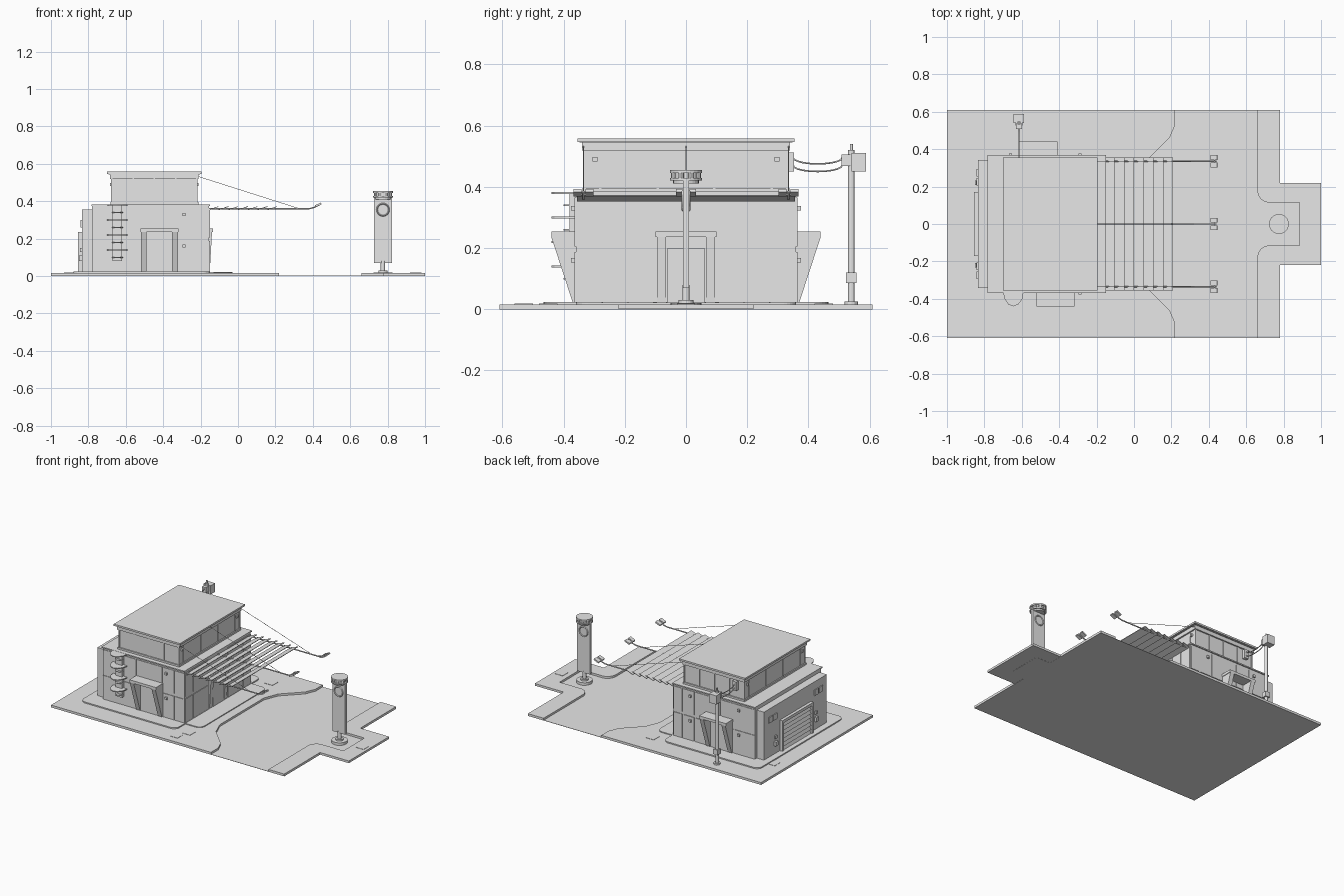
import bpy, bmesh
from math import pi, cos, sin

cube = bpy.data.objects.get("Cube")
if cube:
    bpy.data.objects.remove(cube)

grey = bpy.data.materials.new("plain grey")
grey.use_nodes = True
grey.diffuse_color = (0.8, 0.8, 0.8, 1)
grey.node_tree.nodes["Principled BSDF"].inputs["Base Color"].default_value = grey.diffuse_color

# Main measurements
side, back, front, eaves = 0.36, -0.78, -0.155, 0.38
upper_side, upper_back, upper_front, roof = 0.33, -0.675, -0.22, 0.558
paving, floor, thin = 0.016, 0.022, 0.004
ground_side, ground_end, bay_side, bay_end = 0.61, 0.78, 0.22, 1


def around(middle, half):
    return (middle - half, middle + half)


def mirrored(points):
    """Continue an open outline with its reflection in the second axis."""
    return points + [(a, -b) for a, b in reversed(points)]


def arc(x, y, rx, ry, start, turn, steps=6):
    angles = [(start + turn * i / steps) * pi for i in range(steps + 1)]
    return [(x + rx * cos(a), y + ry * sin(a)) for a in angles]


def link(name, data):
    part = bpy.data.objects.new(name, data)
    bpy.context.scene.collection.objects.link(part)
    data.materials.append(grey)


def prism(name, outline, span, axis="z"):
    """Extrude an outline along an axis; x takes (y, z) points, y takes (x, z)."""
    place = {"x": lambda a, b, c: (c, a, b),
             "y": lambda a, b, c: (a, c, b),
             "z": lambda a, b, c: (a, b, c)}[axis]
    bm = bmesh.new()
    low, high = [[bm.verts.new(place(a, b, c)) for a, b in outline] for c in span]
    bm.faces.new(low)
    bm.faces.new(high)
    for i in range(len(outline)):
        bm.faces.new((low[i - 1], low[i], high[i], high[i - 1]))
    bmesh.ops.recalc_face_normals(bm, faces=bm.faces)
    mesh = bpy.data.meshes.new(name)
    bm.to_mesh(mesh)
    bm.free()
    link(name, mesh)


def box(name, x, y, z):
    prism(name, [(x[0], y[0]), (x[1], y[0]), (x[1], y[1]), (x[0], y[1])], z)


def cylinder(name, x, y, radius, z, sides=24):
    prism(name, arc(x, y, radius, radius, 0, 2, sides)[:-1], z)


def rounded_slab(name, x, half, radius, z):
    ends = arc(x[0] + radius, half - radius, radius, radius, 1, -0.5)
    ends += arc(x[1] - radius, half - radius, radius, radius, 0.5, -0.5)
    prism(name, mirrored(ends), z)


def rod(name, points, radius):
    curve = bpy.data.curves.new(name, "CURVE")
    curve.dimensions = "3D"
    curve.bevel_depth = radius
    curve.bevel_resolution = 1
    curve.use_fill_caps = True
    line = curve.splines.new("POLY")
    line.points.add(len(points) - 1)
    for point, place in zip(line.points, points):
        point.co = (*place, 1)
    link(name, curve)


# Ground: thin road, two raised pavements and the building plinth
box("road", x=(-1, ground_end), y=around(0, ground_side), z=(0, 0.002))
box("road_bay", x=(ground_end, 0.89), y=around(0, 0.12), z=(0, 0.002))
curb = [(-1, ground_side), (0.22, ground_side), (0.22, 0.53), (0.19, 0.46), (0.07, 0.34), (0.03, 0.24)]
prism("forecourt_pavement", mirrored(curb), (0.001, paving))
kerb = [(ground_end, bay_side), (ground_end, ground_side), (0.66, ground_side)]
kerb += arc(0.72, 0.18, 0.06, 0.065, 1, 0.5) + [(0.885, 0.115)]
prism("roadside_pavement", mirrored([(bay_end, bay_side)] + kerb), (0.001, paving))
rounded_slab("plinth", (-0.88, -0.15), 0.465, 0.04, (0.01, 0.024))
rounded_slab("entrance_step", (-0.3, -0.03), side, 0.04, (0.01, floor))
for x, y in ((-0.06, 0.45), (-0.06, -0.45), (-0.1, -0.53), (-0.9, 0.33), (0.95, 0)):
    box("paving_tile", around(x, 0.03), around(y, 0.03), (0.01, paving + 0.002))

# Main body with cornice, upper storey and roof
box("main_body", x=(back, front), y=around(0, side), z=(paving, eaves))
box("cornice", x=(back - thin, front + thin), y=around(0, side + 0.008), z=around(eaves, thin))
upper_parts = (("upper_storey", 0, eaves, roof),
               ("upper_base", 0.008, eaves, eaves + 0.016),
               ("roof_fascia", 0.01, roof - 0.04, roof),
               ("roof_slab", 0.018, roof - 0.014, roof),
               ("roof_edge", 0.025, roof - 0.012, roof))
for name, out, low, high in upper_parts:
    box(name, x=(upper_back - out, upper_front + out), y=around(0, upper_side + out), z=(low, high))
upper_height = (eaves, roof - 0.03)
for wall in (-upper_side, upper_side):
    for i in range(5):
        x = upper_back + (upper_front - upper_back) * i / 4
        box("upper_pilaster", around(x, thin), around(wall, thin), upper_height)
    for x in (upper_back, upper_front):
        for share in (0.28, 0.85, 1):
            box("upper_mullion", around(x, thin), around(wall * share, thin), upper_height)
        box("upper_lamp", around(x, 0.01), around(wall * 0.9, 0.008), around(0.49, 0.008))

# Wall cladding panels, split by a horizontal joint
for height in ((floor, 0.187), (0.205, eaves - 0.015)):
    for wall in (-side, side):
        joints = (back, -0.62, -0.52, -0.32, -0.23, front)
        for left, right in zip(joints, joints[1:]):
            box("side_panel", (left + thin, right - thin), around(wall, thin), height)
        for share in (0.41, 0.64, 0.88):
            box("entrance_panel", around(front, thin), around(wall * share, 0.04), height)

# Portals: tapering piers carrying a slab, with a door between
slab_height = (0.236, 0.254)
for facing, middle in ((-1, -0.42), (1, -0.51)):
    wall = facing * side
    reach = facing * 0.44
    taper = [(wall, floor), (wall + facing * 0.01, floor), (reach, slab_height[0]), (wall, slab_height[0])]
    for offset in (-0.083, 0.083):
        prism("side_pier", taper, around(middle + offset, 0.015), "x")
    box("side_portal_slab", around(middle, 0.102), sorted((wall, reach)), slab_height)
    box("side_door", around(middle, 0.065), around(wall, 0.008), (floor, 0.2))
    taper = [(front, floor), (front + thin, floor), (front + 0.016, slab_height[0]), (front, slab_height[0])]
    prism("entrance_pier", taper, around(facing * 0.08, 0.015), "y")
box("entrance_slab", (front, front + 0.02), around(0, 0.1), slab_height)
box("entrance_door", around(front, 0.006), around(0, 0.06), (floor, 0.2))

# Square wall lamps
for x, wall in ((-0.29, -side), (-0.29, side), (-0.66, side)):
    for z in (0.16, 0.33):
        box("wall_lamp", around(x, 0.008), around(wall, 0.016), around(z, 0.008))

# Stacked half-round shelves on the front wall
shelf_x = -0.645
for level in range(4):
    z = eaves - level * 0.08
    prism("round_shelf", arc(shelf_x, -side, 0.055, 0.08, 1, 1), around(z, 0.003))
    prism("shelf_bracket", arc(shelf_x, -side, 0.03, 0.04, 1, 1), around(z - 0.04, 0.002))
box("shelf_spine", around(shelf_x, 0.025), (-side - 0.02, -side), (0.08, eaves))

# Service side: raised wall, roller shutter, windows and cabinets
service = -0.835
frame = (service - 0.02, service)
box("service_wall", (service, back), around(0, 0.342), (paving, 0.355))
box("shutter_lintel", frame, around(0, 0.17), (0.215, 0.235))
for facing in (-1, 1):
    box("shutter_jamb", frame, around(facing * 0.16, 0.01), (paving, 0.235))
    for offset in (0.225, 0.275):
        box("service_window", around(service, 0.006), around(facing * offset, 0.02), around(0.28, 0.02))
    box("service_cabinet", around(service, 0.015), around(facing * 0.22, 0.012), (0.08, 0.11))
    box("service_light", around(service, 0.01), around(facing * 0.22, 0.01), (0.13, 0.15))
slat = 0.0275
for i in range(7):
    z = floor + i * slat
    wedge = [(service, z), (service - 0.014, z), (service - thin, z + slat), (service, z + slat)]
    prism("shutter_slat", wedge, around(0, 0.15), "y")

# Louvred canopy on three beams with twin lamps and stay cables
pitch = 0.052
for i in range(7):
    x, z = front + i * pitch, 0.352
    tilt = [(x, z), (x + pitch, z + 0.018), (x + pitch, z + floor), (x, z + thin)]
    prism("canopy_louvre", tilt, around(0, side - thin), "y")
for y in (-0.335, 0, 0.335):
    rod("canopy_beam", [(front, y, side), (0.38, y, side), (0.41, y, 0.368), (0.44, y, 0.384)], thin)
    rod("stay_cable", [(upper_front, y, 0.535), (0.33, y, side)], 0.0015)
    rod("lamp_bar", [(0.43, y - 0.02, eaves), (0.43, y + 0.02, eaves)], 0.003)
    for middle in (y - 0.02, y + 0.02):
        tilt = [(0.413, 0.368), (0.447, 0.383), (0.444, 0.393), (0.41, 0.378)]
        prism("beam_lamp", tilt, around(middle, 0.013), "y")

# Roadside sign: foot, post, panel, ring plate and drum
sign = 0.775
for name, radius, low, high in (("sign_foot", 0.05, 0, 0.02), ("sign_collar", 0.025, 0, 0.03),
                                ("sign_post", 0.012, 0, 0.08), ("sign_drum_core", 0.042, 0.41, 0.45),
                                ("sign_drum_base", 0.053, 0.42, 0.428), ("sign_drum_top", 0.053, 0.445, 0.455)):
    cylinder(name, sign, 0, radius, (low, high))
box("sign_panel", around(sign, 0.049), around(0, 0.009), (0.07, 0.42))
for y in (-0.01, 0.01):
    bpy.ops.mesh.primitive_torus_add(location=(sign, y, 0.355), rotation=(pi / 2, 0, 0), major_radius=0.032,
                                     minor_radius=thin, major_segments=24, minor_segments=4)
    bpy.context.object.name = "sign_ring"
    bpy.context.object.data.materials.append(grey)
for x, y in arc(sign, 0, 0.042, 0.042, 0.125, 1.75, 7):
    cylinder("sign_drum_block", x, y, 0.01, (0.42, 0.45), sides=8)

# Utility pole with transformer and sagging lines
pole_x, pole_y = -0.615, 0.54
for name, radius, high in (("pole_foot", 0.022, 0.026), ("utility_pole", 0.011, 0.52), ("pole_tip", 0.005, 0.54)):
    cylinder(name, pole_x, pole_y, radius, (paving, high), sides=12)
box("pole_meter", around(pole_x, 0.017), around(pole_y, 0.017), (0.085, 0.12))
box("transformer", around(pole_x, 0.028), (pole_y, 0.588), (0.45, 0.51))
box("transformer_arm", around(pole_x, 0.015), (0.508, pole_y), (0.468, 0.505))
box("line_anchor", around(pole_x, 0.015), (upper_side, 0.352), (0.45, 0.512))
for z in (0.495, 0.47):
    sag = arc(0.43, z, 0.08, 0.02, 1, 1, steps=10)
    rod("sagging_line", [(pole_x, y, height) for y, height in sag], 0.003)
